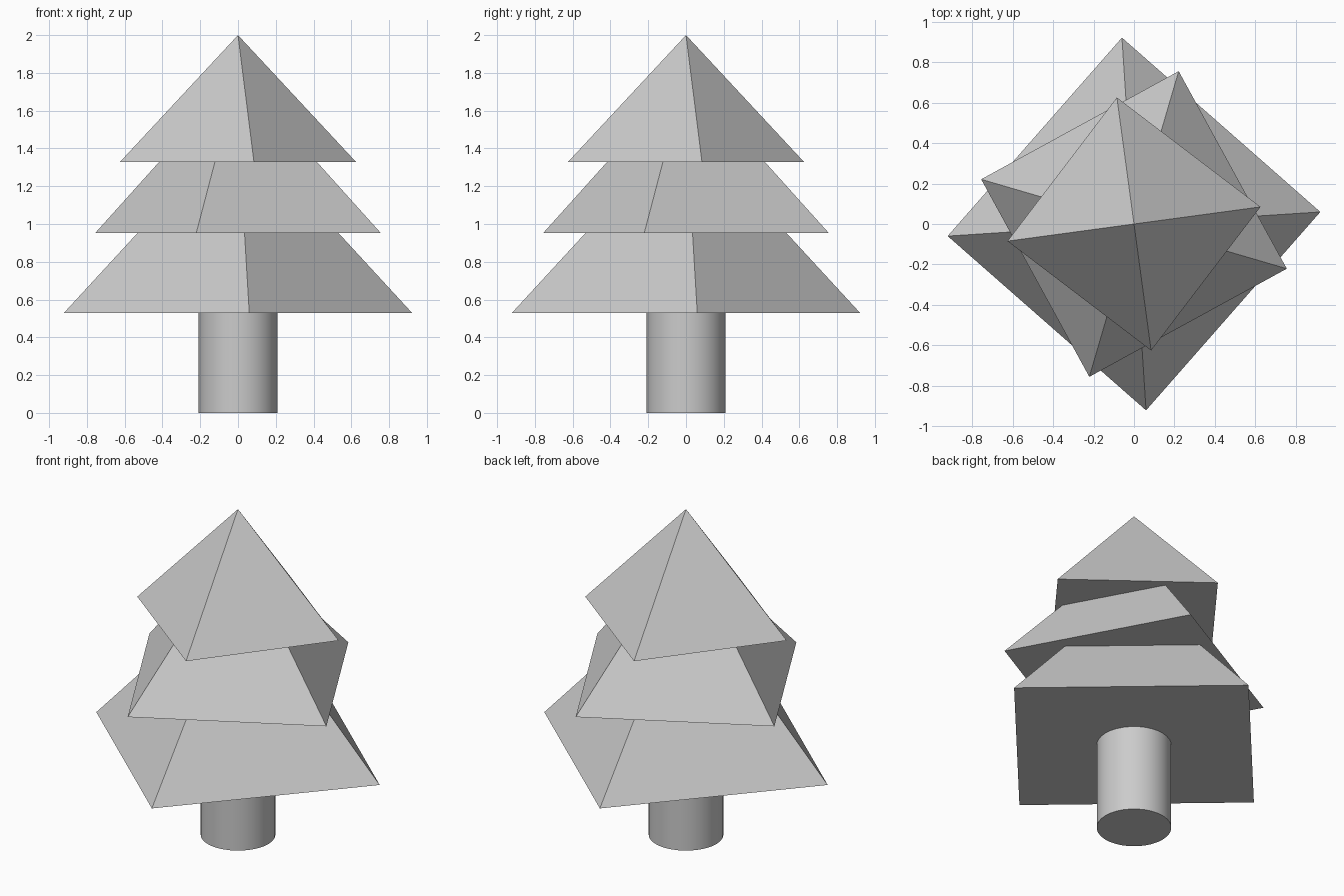
import bpy
from math import radians

if "Cube" in bpy.data.objects:
    bpy.data.objects.remove(bpy.data.objects["Cube"])


def foliage(name, base_z, apex_z, radius, angle):
    """Four-sided flat-shaded pyramid, turned about z."""
    height = apex_z - base_z
    bpy.ops.mesh.primitive_cone_add(
        vertices=4, radius1=radius, radius2=0, depth=height,
        location=(0, 0, base_z + height / 2), rotation=(0, 0, radians(angle)))
    bpy.context.object.name = name


# Round trunk, smooth sides, reaching the underside of the lowest tier
bpy.ops.mesh.primitive_cylinder_add(vertices=32, radius=0.208, depth=0.53,
                                    location=(0, 0, 0.265))
bpy.context.object.name = "trunk"
bpy.ops.object.shade_smooth_by_angle(angle=radians(30))

# Three twisted, overlapping tiers of foliage
foliage("lower_foliage", 0.53, 1.53, 0.923, 3.7)
foliage("middle_foliage", 0.953, 1.793, 0.787, -16.3)
foliage("upper_foliage", 1.328, 2.0, 0.631, 7.7)
